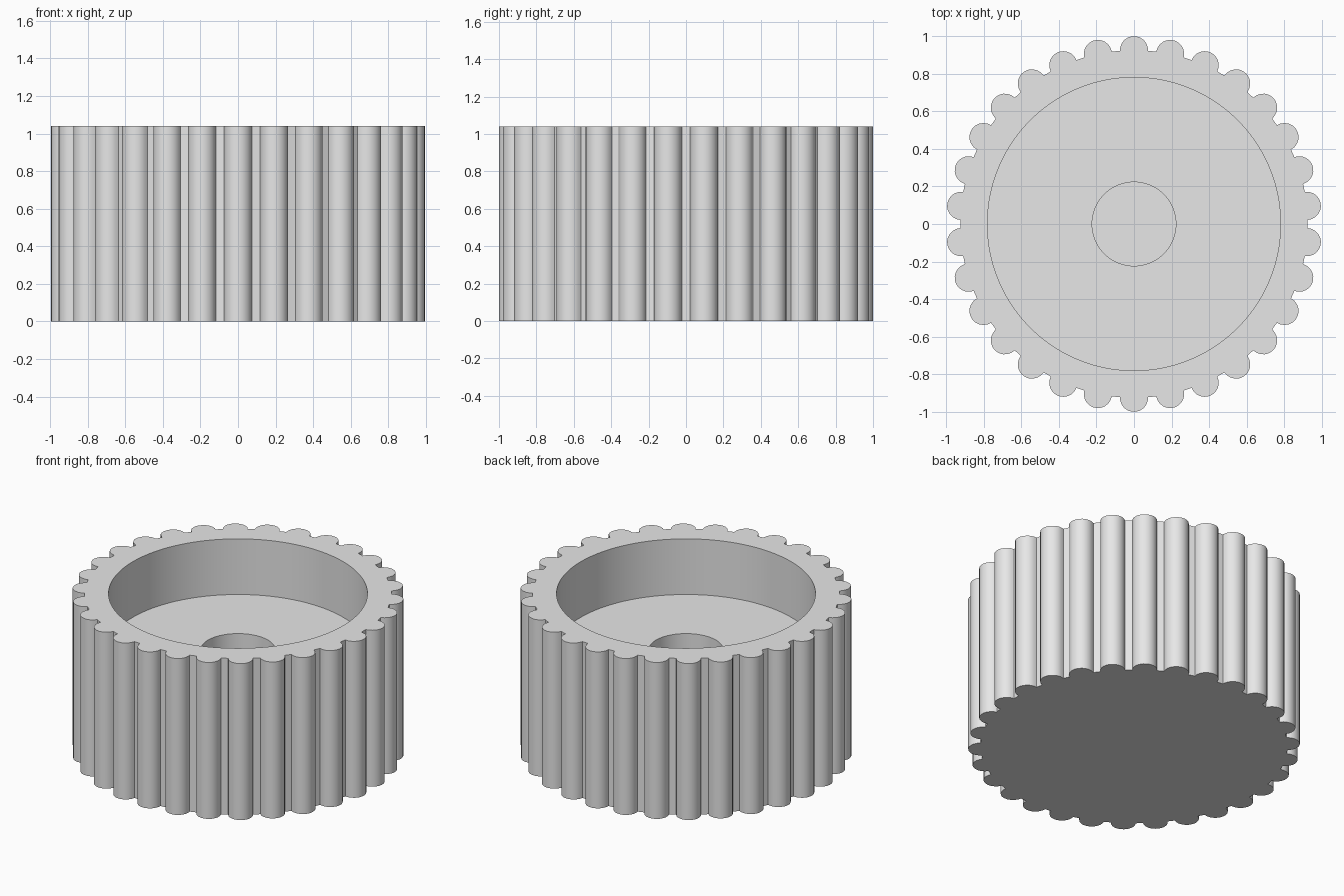
import bpy, bmesh
from math import pi, sin, cos, asin, radians

if "Cube" in bpy.data.objects:
    bpy.data.objects.remove(bpy.data.objects["Cube"], do_unlink=True)

RIBS, STEPS = 30, 12              # ribs round the rim, points per rib
CORE, RIB = 0.925, 0.075          # core radius and rib radius
HEIGHT, FLOOR, HOLE_BOTTOM = 1.04, 0.67, 0.2
CAVITY, HOLE = 0.78, 0.223        # recess and bore radii


def ribbed_outline():
    """Round ribs centred on the core circle, joined by short core segments."""
    half = pi / 2 + asin(RIB / (2 * CORE))
    points = []
    for i in range(RIBS):
        a = pi / 2 + 2 * pi * i / RIBS
        for j in range(STEPS):
            b = a + half * (2 * j / (STEPS - 1) - 1)
            points.append((CORE * cos(a) + RIB * cos(b),
                           CORE * sin(a) + RIB * sin(b)))
    return points


def circle(radius):
    n = RIBS * STEPS
    start = pi / 2 - (STEPS - 1) * pi / n
    return [(radius * cos(start + 2 * pi * i / n),
             radius * sin(start + 2 * pi * i / n)) for i in range(n)]


# Stacked loops: ribbed wall, rim, recess, recess floor, blind bore
loops = [(ribbed_outline(), 0), (ribbed_outline(), HEIGHT),
         (circle(CAVITY), HEIGHT), (circle(CAVITY), FLOOR),
         (circle(HOLE), FLOOR), (circle(HOLE), HOLE_BOTTOM)]

bm = bmesh.new()
rings = [[bm.verts.new((x, y, z)) for x, y in pts] for pts, z in loops]
for low, high in zip(rings, rings[1:]):
    for i in range(len(low)):
        k = (i + 1) % len(low)
        bm.faces.new((low[i], low[k], high[k], high[i]))
bm.faces.new(rings[0][::-1])
bm.faces.new(rings[-1])
bmesh.ops.recalc_face_normals(bm, faces=bm.faces[:])

mesh = bpy.data.meshes.new("ribbed_knob")
bm.to_mesh(mesh)
bm.free()
knob = bpy.data.objects.new("ribbed_knob", mesh)
bpy.context.collection.objects.link(knob)

# Plain light grey
grey = bpy.data.materials.new("light_grey")
grey.use_nodes = True
colour = (0.8, 0.8, 0.8, 1)
grey.diffuse_color = colour
grey.node_tree.nodes["Principled BSDF"].inputs["Base Color"].default_value = colour
mesh.materials.append(grey)

# Smooth curved walls with crisp edges
bpy.ops.object.select_all(action="DESELECT")
knob.select_set(True)
bpy.context.view_layer.objects.active = knob
bpy.ops.object.shade_smooth_by_angle(angle=radians(30))
